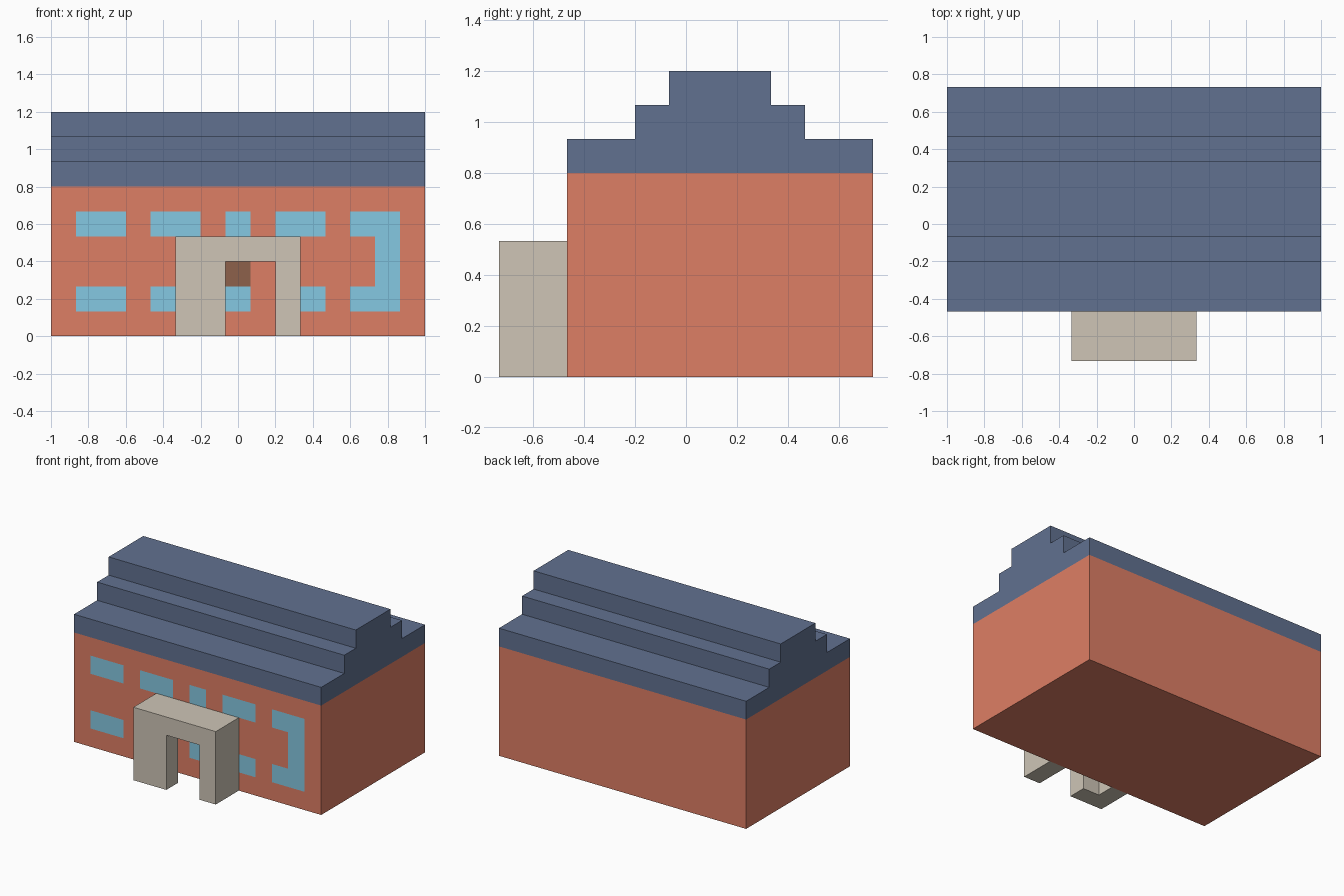
import bpy, bmesh

if "Cube" in bpy.data.objects:
    bpy.data.objects.remove(bpy.data.objects["Cube"])

U = 2 / 15                     # block size: the house is 15 blocks wide
FRONT = -3.5 * U               # y of the front wall
BACK = 5.5 * U                 # y of the rear wall


def material(name, rgb):
    m = bpy.data.materials.new(name)
    m.diffuse_color = (*rgb, 1)
    m.use_nodes = True
    m.node_tree.nodes["Principled BSDF"].inputs["Base Color"].default_value = m.diffuse_color
    return m


BRICK = material("brick", (0.73, 0.21, 0.13))
SLATE = material("slate", (0.12, 0.165, 0.28))
STONE = material("stone", (0.62, 0.56, 0.47))
GLASS = material("glass", (0.235, 0.58, 0.76))
WOOD = material("wood", (0.27, 0.12, 0.07))


def add_object(name, bm, *mats):
    bmesh.ops.recalc_face_normals(bm, faces=bm.faces)
    mesh = bpy.data.meshes.new(name)
    bm.to_mesh(mesh)
    bm.free()
    for m in mats:
        mesh.materials.append(m)
    obj = bpy.data.objects.new(name, mesh)
    bpy.context.collection.objects.link(obj)
    return obj


def prism(points, direction):
    """Solid made by extruding a flat outline along a direction."""
    bm = bmesh.new()
    face = bm.faces.new([bm.verts.new(p) for p in points])
    new = bmesh.ops.extrude_face_region(bm, geom=[face], use_keep_orig=True)["geom"]
    bmesh.ops.translate(bm, vec=direction,
                        verts=[g for g in new if isinstance(g, bmesh.types.BMVert)])
    return bm


def box(x0, x1, y0, y1, z0, z1):
    return prism([(x0, y0, z0), (x1, y0, z0), (x1, y1, z0), (x0, y1, z0)],
                 (0, 0, z1 - z0))


# Walls: one box whose front face is cut into blocks and coloured from a map
FACADE = ["...............",
          ".##.##.#.##.##.",
          ".............#.",
          ".......D.....#.",
          ".##.##.#.##.##.",
          "..............."]
bm = box(-1, 1, FRONT, BACK, 0, 6 * U)


def front_faces():
    return [f for f in bm.faces if all(abs(v.co.y - FRONT) < 1e-4 for v in f.verts)]


cuts = [((-1 + i * U, 0, 0), (1, 0, 0)) for i in range(1, 15)]
cuts += [((0, 0, k * U), (0, 0, 1)) for k in range(1, 6)]
for co, no in cuts:
    geom = {g for f in front_faces() for g in (*f.verts, *f.edges, f)}
    bmesh.ops.bisect_plane(bm, geom=list(geom), plane_co=co, plane_no=no)
for f in front_faces():
    c = f.calc_center_median()
    cell = FACADE[5 - int(c.z / U)][int((c.x + 1) / U)]
    f.material_index = ".#D".index(cell)
add_object("walls", bm, BRICK, GLASS, WOOD)

# Stepped roof: side profile extruded across the full width
STEPS = [(-3.5, 6), (-3.5, 7), (-1.5, 7), (-1.5, 8), (-0.5, 8), (-0.5, 9),
         (2.5, 9), (2.5, 8), (3.5, 8), (3.5, 7), (5.5, 7), (5.5, 6)]
add_object("stepped_roof", prism([(-1, y * U, z * U) for y, z in STEPS], (2, 0, 0)), SLATE)

# Porch: off-centre arch profile, with a recess behind the wide left pillar
ARCH = [(-2.5, 0), (-0.5, 0), (-0.5, 3), (1.5, 3), (1.5, 0), (2.5, 0), (2.5, 4), (-2.5, 4)]
porch = add_object("porch", prism([(x * U, -5.5 * U, z * U) for x, z in ARCH],
                                  (0, 2 * U, 0)), STONE)
recess = add_object("porch_recess_cutter",
                    box(-1.5 * U, 0.5 * U, -4.5 * U, -3 * U, -U, 3 * U), STONE)
recess.hide_render = True
recess.hide_set(True)
mod = porch.modifiers.new("recess", "BOOLEAN")
mod.operation = "DIFFERENCE"
mod.solver = "EXACT"
mod.object = recess
